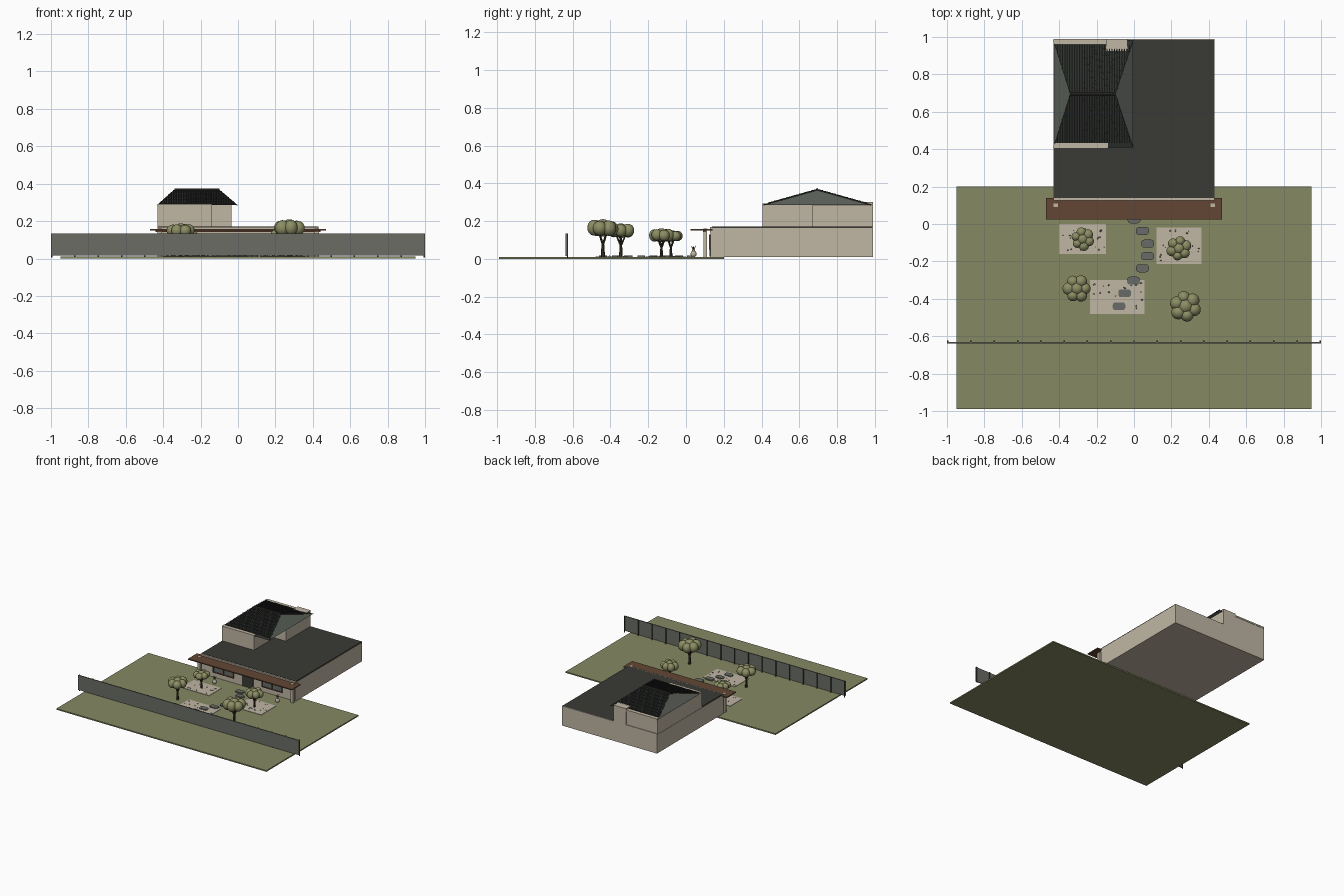
import bpy, bmesh, math, random
from mathutils import Matrix, Vector

random.seed(4)
if "Cube" in bpy.data.objects:
    bpy.data.objects.remove(bpy.data.objects["Cube"])


def material(name, r, g, b):
    def lin(v):
        v /= 255
        return v / 12.92 if v < 0.04 else ((v + 0.055) / 1.055) ** 2.4
    m = bpy.data.materials.new(name)
    m.use_nodes = True
    col = (lin(r), lin(g), lin(b), 1)
    m.diffuse_color = col
    m.node_tree.nodes["Principled BSDF"].inputs["Base Color"].default_value = col
    return m


GRASS = material("grass green", 133, 136, 98)
FENCE = material("fence grey", 106, 108, 100)
ROOF = material("roof charcoal", 58, 59, 53)
TILE = material("tile black", 46, 49, 46)
HIP = material("hip grey", 92, 97, 90)
WALL = material("plaster beige", 192, 182, 164)
WOOD = material("wood brown", 98, 70, 51)
LEAF = material("leaf olive", 140, 142, 100)
BARK = material("bark brown", 66, 58, 44)
STONE = material("stone grey", 104, 107, 104)


def finish(bm, name, mat, smooth=False):
    me = bpy.data.meshes.new(name)
    bm.to_mesh(me)
    bm.free()
    me.materials.append(mat)
    for p in me.polygons:
        p.use_smooth = smooth
    ob = bpy.data.objects.new(name, me)
    bpy.context.collection.objects.link(ob)
    return ob


def add_box(bm, x0, x1, y0, y1, z0, z1):
    mat = Matrix.Translation(((x0 + x1) / 2, (y0 + y1) / 2, (z0 + z1) / 2))
    bmesh.ops.create_cube(bm, size=1, matrix=mat @ Matrix.Diagonal((x1 - x0, y1 - y0, z1 - z0, 1)))


def box(name, mat, *b):
    bm = bmesh.new()
    add_box(bm, *b)
    return finish(bm, name, mat)


def add_rod(bm, a, b, r0, r1, sides=6):
    a, b = Vector(a), Vector(b)
    turn = (b - a).to_track_quat('Z', 'Y').to_matrix().to_4x4()
    bmesh.ops.create_cone(bm, cap_ends=True, segments=sides, radius1=r0, radius2=r1,
                          depth=(b - a).length, matrix=Matrix.Translation((a + b) / 2) @ turn)


def add_ball(bm, p, sx, sy, sz, u=14, v=9):
    bmesh.ops.create_uvsphere(bm, u_segments=u, v_segments=v, radius=1,
                              matrix=Matrix.Translation(p) @ Matrix.Diagonal((sx, sy, sz, 1)))


# Lawn and garden fence
box("lawn", GRASS, -0.95, 0.95, -0.99, 0.2, 0, 0.01)
box("fence_panel", FENCE, -1, 1, -0.638, -0.63, 0.015, 0.135)
bm = bmesh.new()
for i in range(17):
    x = -0.996 + i * 0.1245
    add_box(bm, x - 0.004, x + 0.004, -0.63, -0.624, 0.005, 0.135)
finish(bm, "fence_posts", ROOF)

# Ground floor with flat roof and thin parapet
box("ground_floor", WALL, -0.43, 0.43, 0.13, 0.99, 0.01, 0.163)
box("flat_roof", ROOF, -0.428, 0.428, 0.138, 0.985, 0.163, 0.171)
box("front_parapet", WALL, -0.43, 0.43, 0.126, 0.138, 0.14, 0.169)
box("back_parapet", WALL, -0.43, 0.43, 0.985, 0.99, 0.16, 0.171)

# Facade openings
box("door", ROOF, -0.05, 0.05, 0.124, 0.131, 0.012, 0.125)
for name, x in (("left", 0.22), ("right", -0.22)):
    box(name + "_window", STONE, x - 0.09, x + 0.09, 0.125, 0.131, 0.055, 0.125)
    bm = bmesh.new()
    for k in (-1, 0, 1):
        add_box(bm, x + k * 0.09 - 0.004, x + k * 0.09 + 0.004, 0.121, 0.131, 0.055, 0.125)
    add_box(bm, x - 0.094, x + 0.094, 0.121, 0.131, 0.122, 0.13)
    add_box(bm, x - 0.094, x + 0.094, 0.121, 0.131, 0.05, 0.057)
    finish(bm, name + "_window_frame", WOOD)

# Timber canopy on posts
box("porch_canopy", WOOD, -0.47, 0.47, 0.025, 0.14, 0.15, 0.158)
box("porch_beam", WOOD, -0.44, 0.44, 0.09, 0.105, 0.142, 0.15)
for name, x in (("left", 0.415), ("right", -0.425)):
    box(name + "_porch_post", WALL, x - 0.006, x + 0.018, 0.092, 0.11, 0.008, 0.16)

# Upper floor, stepped in plan
box("upper_floor", WALL, -0.43, -0.14, 0.405, 0.985, 0.165, 0.286)
box("upper_wing", WALL, -0.15, -0.036, 0.67, 0.985, 0.165, 0.286)
box("front_wall_top", WALL, -0.43, -0.14, 0.405, 0.432, 0.28, 0.292)
box("back_wall_top", WALL, -0.43, -0.14, 0.963, 0.988, 0.28, 0.292)
box("chimney", WALL, -0.15, -0.036, 0.925, 0.99, 0.17, 0.302)

# Hipped roof: eave rectangle rising to a ridge
X0, X1, Y0, Y1, ZE, ZR, YR = -0.43, -0.005, 0.41, 0.98, 0.285, 0.365, 0.695
R0, R1 = -0.34, -0.10
bm = bmesh.new()
e = [bm.verts.new(p) for p in ((X0, Y0, ZE), (X1, Y0, ZE), (X1, Y1, ZE), (X0, Y1, ZE))]
a, b = bm.verts.new((R0, YR, ZR)), bm.verts.new((R1, YR, ZR))
for f in ((e[3], e[2], e[1], e[0]), (e[0], e[1], b, a), (e[2], e[3], a, b), (e[1], e[2], b), (e[3], e[0], a)):
    bm.faces.new(f)
roof = finish(bm, "hip_roof", HIP)
roof.data.materials.append(TILE)
for p in roof.data.polygons:
    p.material_index = int(abs(p.normal.y) > abs(p.normal.x))

# Overlapping barrel tiles in rows on the front and back slopes
bm = bmesh.new()
count, rows = 32, 8
for i in range(count):
    x = X0 + (X1 - X0) * (i + 0.5) / count
    top = min(1, (x - X0) / (R0 - X0), (X1 - x) / (X1 - R1))
    for ye in (Y0, Y1):
        def at(t):
            return (x, ye + (YR - ye) * t, ZE + (ZR - ZE) * t + 0.001)
        for k in range(rows):
            lo, hi = 0.085 + k * 0.915 / rows, 0.085 + (k + 1) * 0.915 / rows
            if lo < top:
                add_rod(bm, at(lo), at(min(hi, top)), 0.0055, 0.004)
finish(bm, "roof_tiles", TILE)
bm = bmesh.new()
add_rod(bm, (R0, YR, ZR + 0.002), (R1, YR, ZR + 0.002), 0.007, 0.007, 8)
for x, r in ((X0, R0), (X1, R1)):
    for y in (Y0, Y1):
        add_rod(bm, (x, y, ZE), (r, YR, ZR), 0.003, 0.003)
finish(bm, "ridge_caps", ROOF)

# Gravel beds with pebbles
for name, x0, x1, y0, y1 in (("right", -0.4, -0.15, -0.16, 0), ("left", 0.12, 0.36, -0.215, -0.02),
                             ("front", -0.235, 0.055, -0.48, -0.3)):
    box(name + "_gravel_bed", WALL, x0, x1, y0, y1, 0.008, 0.013)
    bm = bmesh.new()
    for i in range(22):
        p = (random.uniform(x0 + 0.01, x1 - 0.01), random.uniform(y0 + 0.01, y1 - 0.01), 0.0135)
        s = random.uniform(0.003, 0.006)
        add_ball(bm, p, s, s * 0.8, s * 0.6, 6, 4)
    finish(bm, name + "_pebbles", STONE)

# Stepping stone path
path = ((0, 0.025), (0.045, -0.037), (0.073, -0.105), (0.073, -0.172),
        (0.045, -0.237), (-0.003, -0.303), (-0.05, -0.37), (-0.08, -0.44))
bm = bmesh.new()
for x, y in path:
    add_box(bm, x - 0.034, x + 0.034, y - 0.021, y + 0.021, 0.006, 0.019)
corners = [ed for ed in bm.edges if abs(ed.verts[0].co.z - ed.verts[1].co.z) > 0.005]
bmesh.ops.bevel(bm, geom=corners, offset=0.015, segments=3, affect='EDGES', profile=0.5)
finish(bm, "stepping_stones", STONE)

# Trees: forked trunk under a ring of leaf clumps
for n, (x, y, r, z0, z1) in enumerate(((-0.275, -0.08, 0.065, 0.09, 0.152), (0.24, -0.13, 0.069, 0.09, 0.162),
                                       (-0.305, -0.345, 0.077, 0.11, 0.188), (0.275, -0.44, 0.087, 0.118, 0.21)), 1):
    bm = bmesh.new()
    fork = (x, y, z0 * 0.62)
    add_rod(bm, (x, y, 0.006), fork, r * 0.13, r * 0.09, 8)
    mid = (z0 + z1) / 2
    for k in range(4):
        t = k * math.pi / 2 + n
        add_rod(bm, fork, (x + r * 0.45 * math.cos(t), y + r * 0.45 * math.sin(t), mid), r * 0.07, r * 0.04)
    finish(bm, f"tree_trunk_{n}", BARK)
    bm = bmesh.new()
    h = (z1 - z0) / 2
    for k in range(6):
        t = k * math.pi / 3 + n * 0.7
        s = random.uniform(0.38, 0.46) * r
        add_ball(bm, (x + r * 0.56 * math.cos(t), y + r * 0.56 * math.sin(t), mid + random.uniform(-0.1, 0.05) * h),
                 s, s, h * random.uniform(0.82, 0.93))
    add_ball(bm, (x, y, mid), r * 0.5, r * 0.5, h)
    finish(bm, f"tree_crown_{n}", LEAF, True)

# Potted plants by the porch
for name, x in (("right", -0.24), ("left", 0.33)):
    bm = bmesh.new()
    add_ball(bm, (x, 0.04, 0.026), 0.016, 0.016, 0.018)
    add_rod(bm, (x, 0.04, 0.038), (x, 0.04, 0.05), 0.007, 0.009, 12)
    finish(bm, name + "_plant_pot", WALL, True)
    bm = bmesh.new()
    for k in range(6):
        t = k * math.pi / 3
        add_rod(bm, (x, 0.04, 0.048), (x + 0.014 * math.cos(t), 0.04 + 0.014 * math.sin(t), 0.069), 0.003, 0.001, 5)
    finish(bm, name + "_plant_leaves", BARK)
